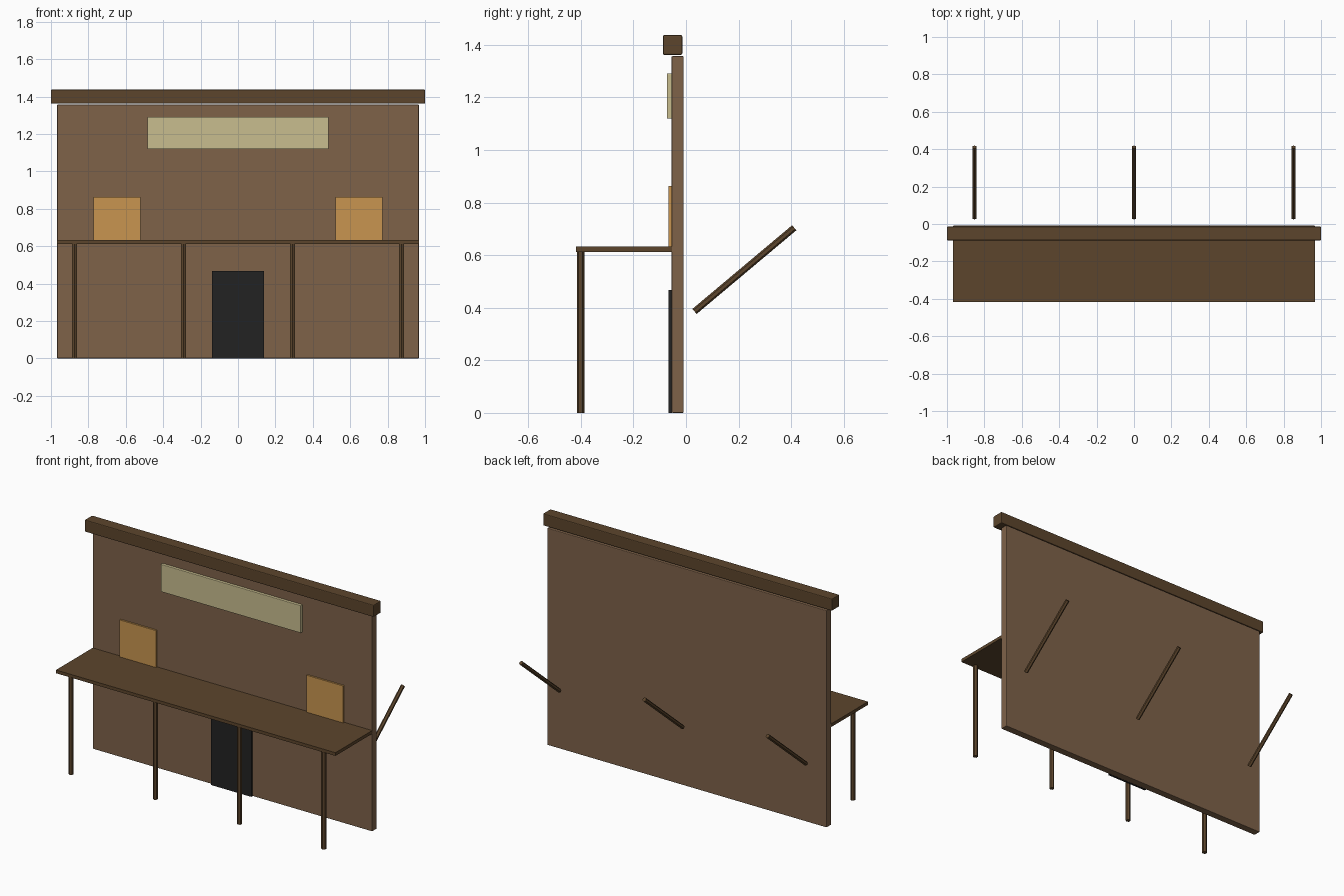
import bpy, math

if "Cube" in bpy.data.objects:
    bpy.data.objects.remove(bpy.data.objects["Cube"])


def material(name, r, g, b):
    # 8-bit display colour converted to linear
    lin = [((c / 255 + 0.055) / 1.055) ** 2.4 for c in (r, g, b)]
    m = bpy.data.materials.new(name)
    m.diffuse_color = (*lin, 1)
    m.use_nodes = True
    m.node_tree.nodes["Principled BSDF"].inputs["Base Color"].default_value = m.diffuse_color
    return m


wall_brown = material("wall_brown", 126, 98, 73)
dark_wood = material("dark_wood", 92, 69, 44)
cream = material("cream", 200, 189, 143)
amber = material("amber", 200, 149, 80)
black = material("black", 34, 34, 34)


def box(name, x, y, z, mat, bevel=0):
    """Box from (min, max) ranges on each axis."""
    bpy.ops.mesh.primitive_cube_add(size=1, location=[sum(r) / 2 for r in (x, y, z)])
    o = bpy.context.object
    o.name = name
    o.scale = [r[1] - r[0] for r in (x, y, z)]
    bpy.ops.object.transform_apply(location=False, rotation=False, scale=True)
    o.data.materials.append(mat)
    if bevel:
        b = o.modifiers.new("bevel", "BEVEL")
        b.width = bevel
        b.segments = 2
    return o


def pole(name, loc, radius, length, tilt=0):
    """Six-sided pole, tilted towards the back."""
    bpy.ops.mesh.primitive_cylinder_add(vertices=6, radius=radius, depth=length,
                                        location=loc, rotation=(-tilt, 0, 0))
    o = bpy.context.object
    o.name = name
    o.data.materials.append(dark_wood)


# Facade and its top beam
box("facade_wall", (-0.967, 0.967), (-0.055, -0.009), (0, 1.357), wall_brown, 0.004)
box("cornice", (-1, 1), (-0.088, -0.014), (1.362, 1.437), dark_wood, 0.005)

# Sign board, door and upper windows
box("sign_board", (-0.485, 0.485), (-0.073, -0.053), (1.119, 1.291), cream, 0.003)
box("door", (-0.139, 0.139), (-0.067, -0.053), (0, 0.468), black)
for side, cx in (("left", -0.647), ("right", 0.647)):
    box("window_" + side, (cx - 0.126, cx + 0.126), (-0.066, -0.053), (0.613, 0.863), amber)

# Porch roof on four posts
box("porch_roof", (-0.967, 0.967), (-0.418, -0.053), (0.612, 0.632), dark_wood)
for i in range(4):
    pole(f"porch_post_{i + 1}", (-0.874 + i * 0.5827, -0.401, 0.307), 0.0145, 0.614)

# Slanted braces behind the wall
for i in range(3):
    pole(f"back_brace_{i + 1}", (-0.853 + i * 0.853, 0.222, 0.545), 0.0125, 0.495, math.radians(50))
